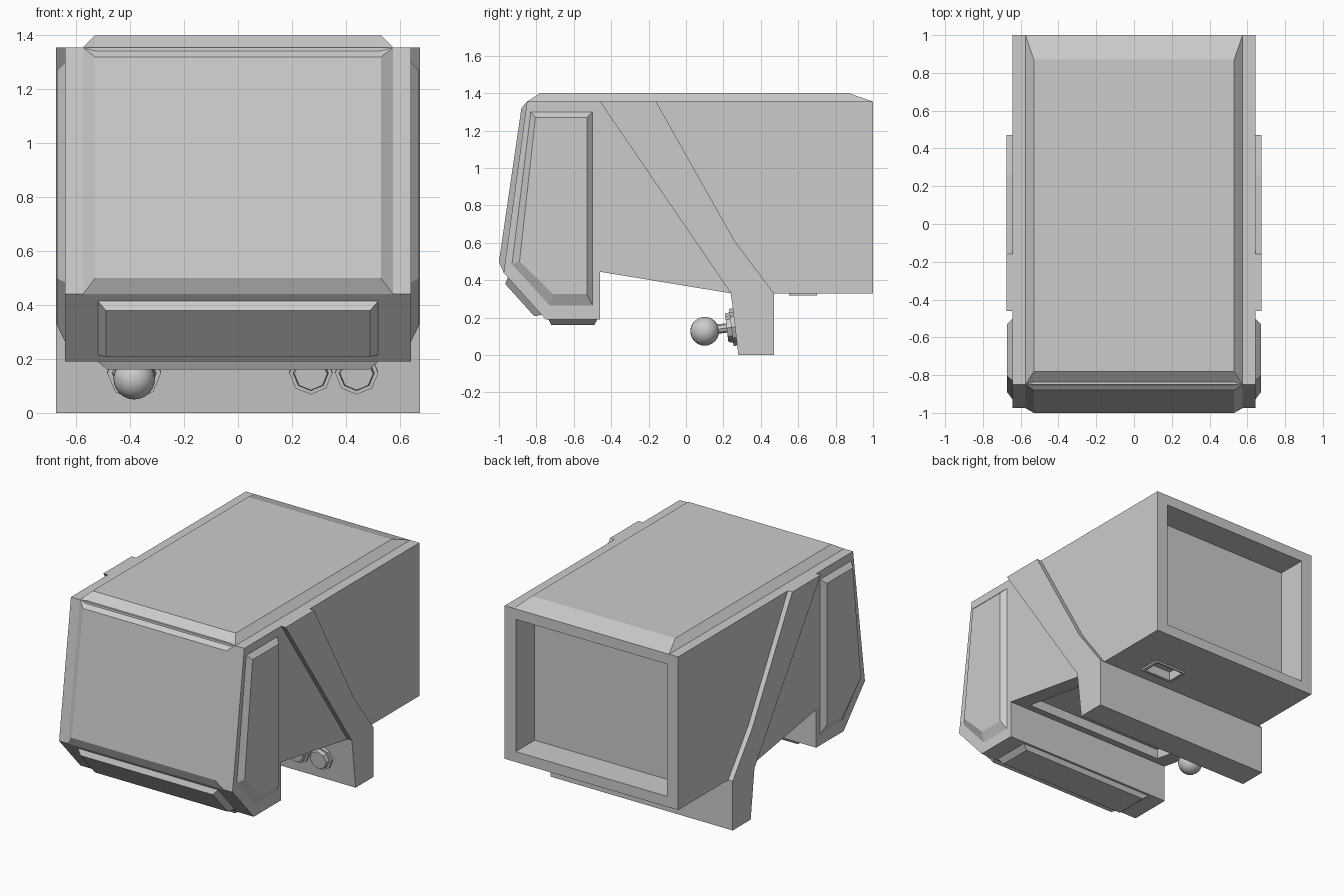
import bpy, bmesh, math
from mathutils import Vector, Matrix

if "Cube" in bpy.data.objects:
    bpy.data.objects.remove(bpy.data.objects["Cube"])


def make(name, verts, faces):
    me = bpy.data.meshes.new(name)
    me.from_pydata([tuple(v) for v in verts], [], faces)
    bm = bmesh.new()
    bm.from_mesh(me)
    bmesh.ops.recalc_face_normals(bm, faces=bm.faces)
    bm.to_mesh(me)
    bm.free()
    ob = bpy.data.objects.new(name, me)
    bpy.context.collection.objects.link(ob)
    return ob


def loft(name, a, b):
    """Solid between two matching 3D outlines."""
    n = len(a)
    faces = [tuple(range(n)), tuple(range(2 * n - 1, n - 1, -1))]
    faces += [(i, (i + 1) % n, n + (i + 1) % n, n + i) for i in range(n)]
    return make(name, list(a) + list(b), faces)


def at_x(x, prof):
    return [(x, y, z) for y, z in prof]


def prism(name, prof, x0, x1):
    return loft(name, at_x(x0, prof), at_x(x1, prof))


def cut(target, name, prof, x0, x1):
    cutter = prism(name, prof, x0, x1)
    cutter.hide_render = True
    mod = target.modifiers.new(name, 'BOOLEAN')
    mod.operation, mod.solver, mod.object = 'DIFFERENCE', 'EXACT', cutter
    bpy.context.view_layer.objects.active = target
    bpy.ops.object.modifier_apply(modifier=name)
    bpy.data.objects.remove(cutter)


# Main cab shell
W = 0.642
body = prism("cab_body", [(1, 0.33), (1, 1.355), (-0.85, 1.355), (-0.975, 0.44),
                          (-0.75, 0.19), (-0.46, 0.19), (-0.46, 0.445), (0.24, 0.33)], -W, W)
# Rear opening, underside well and small floor hatch
cut(body, "rear_recess", [(1.1, 0.40), (1.1, 1.285), (0.8, 1.285), (0.8, 0.40)], -0.56, 0.56)
cut(body, "under_recess", [(-0.40, 0.2), (0.17, 0.2), (0.17, 0.50), (-0.40, 0.50)], -0.53, 0.53)
cut(body, "hatch_recess", [(0.57, 0.3), (0.69, 0.3), (0.69, 0.38), (0.57, 0.38)], 0.18, 0.38)
hatch = prism("hatch_frame", [(0.55, 0.318), (0.70, 0.318), (0.70, 0.333), (0.55, 0.333)], 0.16, 0.40)
cut(hatch, "hatch_opening", [(0.57, 0.3), (0.69, 0.3), (0.69, 0.38), (0.57, 0.38)], 0.18, 0.38)

# Raised panel wrapping over roof and windscreen
pts = [(0.575, 1, 1.355), (0.575, -0.85, 1.355), (0.575, -0.975, 0.44),
       (0.53, 0.87, 1.4), (0.53, -0.78, 1.4), (0.53, -0.88, 1.32), (0.53, -1, 0.5)]
side = [(0, 1, 4, 3), (1, 5, 4), (1, 2, 6, 5)]
faces = side + [tuple(i + 7 for i in f) for f in side]
faces += [(i, j, j + 7, i + 7) for i, j in [(0, 3), (3, 4), (4, 5), (5, 6), (6, 2), (2, 1), (1, 0)]]
make("roof_and_front_panel", pts + [(-x, y, z) for x, y, z in pts], faces)

# Raised panel on the slanted lower front
p0, p1 = Vector((0, -0.975, 0.44)), Vector((0, -0.75, 0.19))
d = p1 - p0
normal = Vector((0, d.z, -d.y)).normalized()


def slope_rect(w, t0, t1, h):
    return [p0 + d * t + normal * h + Vector((x, 0, 0))
            for x, t in [(-w, t0), (w, t0), (w, t1), (-w, t1)]]


loft("lower_front_panel", slope_rect(0.52, 0.10, 0.90, 0), slope_rect(0.49, 0.15, 0.84, 0.034))


# Raised panel below the front
def flat_rect(w, y0, y1, z):
    return [(-w, y0, z), (w, y0, z), (w, y1, z), (-w, y1, z)]


loft("front_bottom_panel", flat_rect(0.52, -0.735, -0.475, 0.19), flat_rect(0.485, -0.72, -0.49, 0.16))

# Door panels and diagonal braces on both sides
door_outer = [(-0.83, 1.30), (-0.50, 1.30), (-0.50, 0.265), (-0.73, 0.265), (-0.93, 0.485)]
door_inner = [(-0.805, 1.27), (-0.53, 1.27), (-0.53, 0.325), (-0.71, 0.325), (-0.89, 0.50)]
brace = [(-0.46, 1.355), (-0.16, 1.355), (0.26, 0.61), (0.47, 0.33),
         (0.47, 0), (0.28, 0), (0.24, 0.33)]
for s, label in ((1, "right"), (-1, "left")):
    loft("door_panel_" + label, at_x(s * W, door_outer), at_x(s * 0.672, door_inner))
    prism("brace_" + label, brace, s * W, s * 0.675)

# Cross beam under the cab
prism("cross_beam", [(0.24, 0.33), (0.47, 0.33), (0.47, 0), (0.28, 0)], -W, W)

# Flanges on the beam front, one carrying a ball hitch
axis = Vector((0, -0.33, -0.04)).normalized()
turn = axis.to_track_quat('Z', 'Y').to_matrix().to_4x4()


def disc(name, x, r0, r1, start, length, sides=8):
    me = bpy.data.meshes.new(name)
    bm = bmesh.new()
    bmesh.ops.create_cone(bm, cap_ends=True, segments=sides, radius1=r0, radius2=r1, depth=length)
    centre = Vector((x, 0.262, 0.15)) + axis * (start + length / 2)
    bm.transform(Matrix.Translation(centre) @ turn)
    bm.to_mesh(me)
    bm.free()
    ob = bpy.data.objects.new(name, me)
    bpy.context.collection.objects.link(ob)


for x, r in ((-0.385, 0.10), (0.27, 0.08), (0.44, 0.08)):
    disc("flange", x, r, r, -0.01, 0.03)
    disc("flange_cap", x, r * 0.82, r * 0.76, 0.02, 0.025)
disc("hitch_rod", -0.385, 0.025, 0.025, 0.03, 0.09)
bpy.ops.mesh.primitive_uv_sphere_add(segments=24, ring_count=12, radius=0.077,
                                     location=(-0.385, 0.10, 0.127))
ball = bpy.context.object
ball.name = "hitch_ball"
bpy.ops.object.shade_smooth_by_angle()
